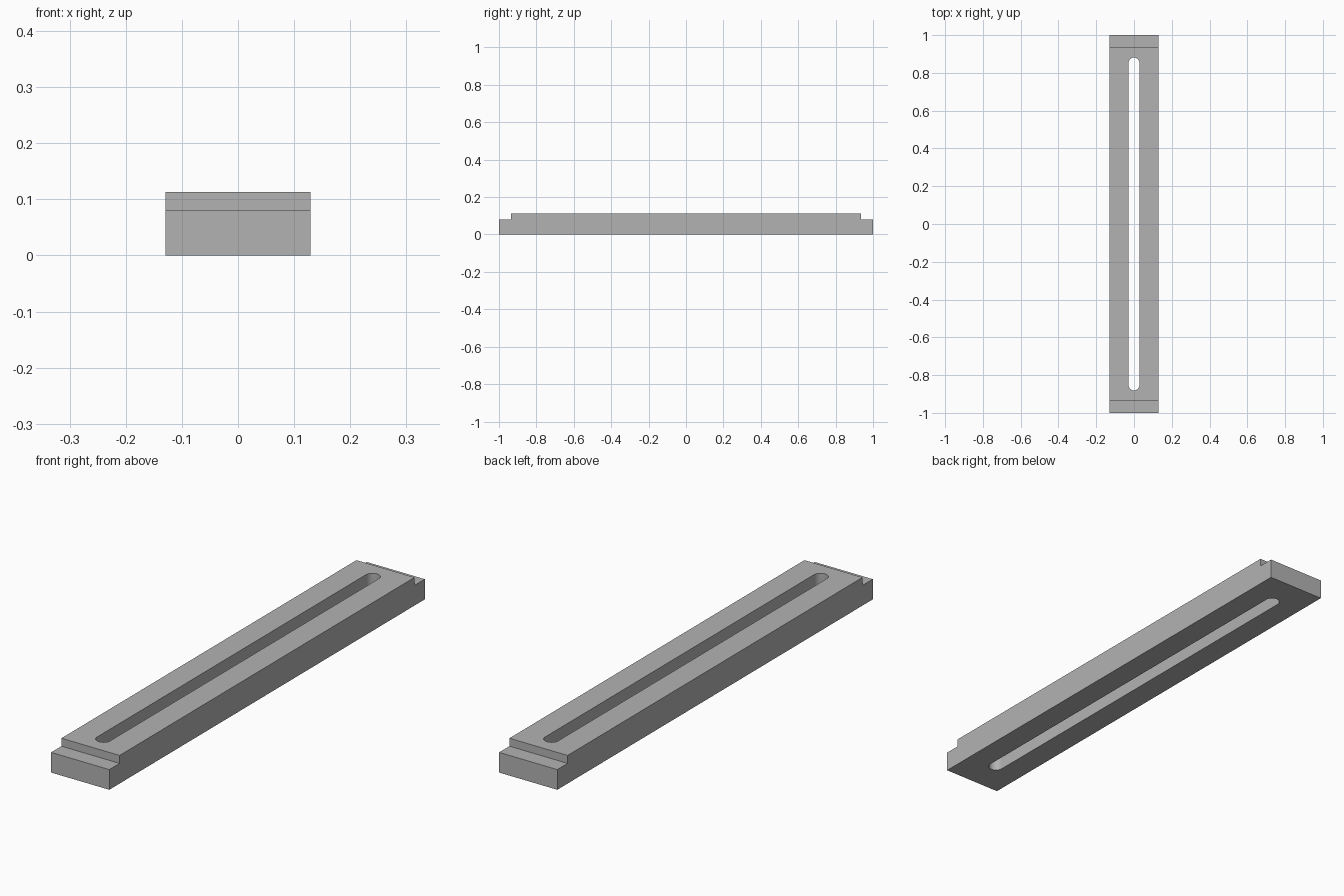
import bpy, bmesh
from math import pi, sin, cos, radians

cube = bpy.data.objects.get("Cube")
if cube:
    bpy.data.objects.remove(cube, do_unlink=True)

HALF_WIDTH, HEIGHT = 0.129, 0.113
LEDGE_Y, LEDGE_Z = 0.935, 0.081
SLOT_RADIUS, SLOT_END = 0.029, 0.881
ARC_STEPS = 16

grey = bpy.data.materials.new("plain grey")
grey.use_nodes = True
colour = (0.45, 0.45, 0.45, 1)
grey.diffuse_color = colour
grey.node_tree.nodes["Principled BSDF"].inputs["Base Color"].default_value = colour


def prism(name, points, offset):
    """Extrude a closed outline along an offset into a solid."""
    bm = bmesh.new()
    face = bm.faces.new([bm.verts.new(p) for p in points])
    ext = bmesh.ops.extrude_face_region(bm, geom=[face])
    verts = [g for g in ext["geom"] if isinstance(g, bmesh.types.BMVert)]
    bmesh.ops.translate(bm, verts=verts, vec=offset)
    bmesh.ops.recalc_face_normals(bm, faces=bm.faces)
    mesh = bpy.data.meshes.new(name)
    bm.to_mesh(mesh)
    bm.free()
    mesh.materials.append(grey)
    obj = bpy.data.objects.new(name, mesh)
    bpy.context.collection.objects.link(obj)
    return obj


# Bar: side profile with a lower ledge at each end
half = [(1, 0), (1, LEDGE_Z), (LEDGE_Y, LEDGE_Z), (LEDGE_Y, HEIGHT)]
profile = half + [(-y, z) for y, z in reversed(half)]
bar = prism("slotted_bar", [(-HALF_WIDTH, y, z) for y, z in profile],
            (2 * HALF_WIDTH, 0, 0))

# Slot cutter: long outline with rounded ends
outline = []
for side in (1, -1):
    for i in range(ARC_STEPS + 1):
        a = pi * i / ARC_STEPS
        outline.append((side * SLOT_RADIUS * cos(a),
                        side * (SLOT_END - SLOT_RADIUS + SLOT_RADIUS * sin(a)),
                        -HEIGHT))
cutter = prism("slot_cutter", outline, (0, 0, 3 * HEIGHT))
cutter.hide_render = True

# Cut the slot right through the bar
cut = bar.modifiers.new("slot", "BOOLEAN")
cut.operation = "DIFFERENCE"
cut.solver = "EXACT"
cut.object = cutter
bpy.ops.object.select_all(action="DESELECT")
bpy.context.view_layer.objects.active = bar
bar.select_set(True)
bpy.ops.object.modifier_apply(modifier=cut.name)
bpy.data.objects.remove(cutter, do_unlink=True)

# Smooth slot ends, sharp edges elsewhere
bpy.ops.object.shade_smooth_by_angle(angle=radians(30))
